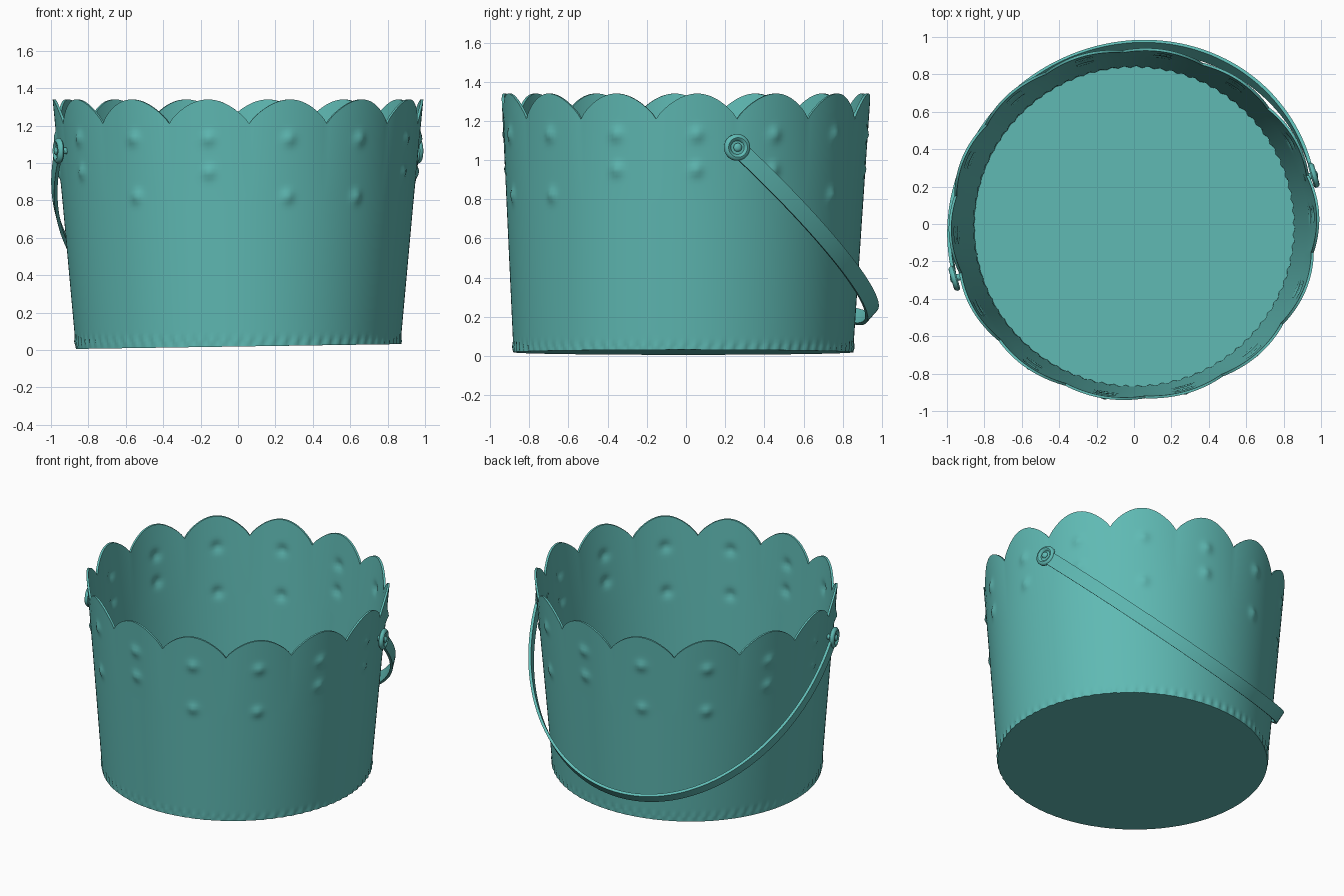
import bpy, bmesh, math
from math import sin, cos, pi, radians
from mathutils import Vector, Matrix

if "Cube" in bpy.data.objects:
    bpy.data.objects.remove(bpy.data.objects["Cube"])

teal = bpy.data.materials.new("teal metal")
teal.diffuse_color = (0.115, 0.49, 0.455, 1)
teal.use_nodes = True
teal.node_tree.nodes["Principled BSDF"].inputs["Base Color"].default_value = teal.diffuse_color


def finish(name, bm, angle=35):
    bmesh.ops.recalc_face_normals(bm, faces=bm.faces)
    mesh = bpy.data.meshes.new(name)
    bm.to_mesh(mesh)
    bm.free()
    mesh.materials.append(teal)
    ob = bpy.data.objects.new(name, mesh)
    bpy.context.collection.objects.link(ob)
    bpy.ops.object.select_all(action='DESELECT')
    ob.select_set(True)
    bpy.context.view_layer.objects.active = ob
    bpy.ops.object.shade_smooth_by_angle(angle=radians(angle))
    return ob


# Bucket: tapered wall, 14 scallops on the rim, pressed studs, crimped base
SCALLOPS, PER, ROWS = 14, 24, 60
N = SCALLOPS * PER
START = radians(-86.5)
LOW_STUD = [0.82, 0.82, 0.95, 0.95, 0.95, 0.82, 0.95]   # repeats twice around
WALL = 0.014


def wall_point(i, v, inset):
    th = START + 2 * pi * i / N
    k, u = i // PER, (i % PER) / PER
    arch = sin(pi * u) ** 0.8 if u > 0 else 0
    z0 = 0.019 + 0.013 * cos(th) + inset
    z = z0 + (1.21 + 0.13 * arch - z0) * v
    t = z / 1.34
    rx, ry = 0.866 + 0.122 * t, 0.866 + 0.076 * t
    # gentle flare of each petal near the rim
    d = 0.007 * (arch - 0.5) * max(0, t - 0.6) / 0.4
    # pressed studs, two under each scallop
    side = (u - 0.5) * 2 * pi / SCALLOPS * 0.95
    for zs in (1.13, LOW_STUD[k % 7]):
        d += 0.017 * math.exp(-(side ** 2 + (z - zs) ** 2) / (2 * 0.022 ** 2))
    # crimped bottom edge
    d += 0.006 * cos(i * pi / 2) * math.exp(-((z - 0.045) / 0.02) ** 2)
    d -= inset
    return Vector(((rx + d) * cos(th), (ry + d) * sin(th) - 0.014 * (1 - t), z))


bm = bmesh.new()
levels = [0, 0.01, 0.02, 0.03] + [0.03 + 0.97 * j / ROWS for j in range(1, ROWS + 1)]
profile = [(v, 0) for v in levels] + [(v, WALL) for v in reversed(levels)]
rings = [[bm.verts.new(wall_point(i, v, s)) for i in range(N)] for v, s in profile]
for a, b in zip(rings, rings[1:]):
    for i in range(N):
        j = (i + 1) % N
        bm.faces.new((a[i], a[j], b[j], b[i]))
bm.faces.new(rings[0])      # underside
bm.faces.new(rings[-1])     # inner floor
finish("bucket", bm)

# Handle: flat strap swept along a half ellipse hanging down behind the bucket
C = Vector((0, -0.015, 1.065))
A = Vector((0.957, 0.275, 0))
D = Vector((-0.22, 0.925, -0.87))
normal = A.cross(D).normalized()
STEPS = 96
bm = bmesh.new()
sections = []
for s in range(STEPS + 1):
    t = pi * s / STEPS
    p = C + A * cos(t) + D * sin(t)
    tangent = (D * cos(t) - A * sin(t)).normalized()
    out = tangent.cross(normal).normalized()
    sections.append([bm.verts.new(p + normal * w * 0.043 + out * h * 0.009)
                     for w, h in ((-1, -1), (1, -1), (1, 1), (-1, 1))])
for a, b in zip(sections, sections[1:]):
    for i in range(4):
        j = (i + 1) % 4
        bm.faces.new((a[i], a[j], b[j], b[i]))
bm.faces.new(sections[0])
bm.faces.new(sections[-1])
finish("handle_strap", bm)


# Pivots: round tab with a raised lip, and a rivet through the wall
def turned(name, centre, axis, outline):
    """Solid of revolution about axis; outline holds (radius, height) pairs."""
    bm = bmesh.new()
    turn = Matrix.Translation(centre) @ axis.to_track_quat('Z', 'Y').to_matrix().to_4x4()
    n = 40
    loops = [[bm.verts.new(turn @ Vector((r * cos(2 * pi * i / n), r * sin(2 * pi * i / n), h)))
              for i in range(n)] for r, h in outline]
    for a, b in zip(loops, loops[1:]):
        for i in range(n):
            j = (i + 1) % n
            bm.faces.new((a[i], a[j], b[j], b[i]))
    bm.faces.new(loops[0])
    bm.faces.new(loops[-1])
    finish(name, bm, 40)


for side, sgn in (("right", 1), ("left", -1)):
    axis = A.normalized() * sgn
    centre = C + A * sgn
    turned(side + "_handle_tab", centre, axis,
           [(0.060, -0.012), (0.068, -0.004), (0.068, 0.008), (0.060, 0.018),
            (0.050, 0.021), (0.040, 0.016), (0.034, 0.006)])
    turned(side + "_rivet", centre, axis,
           [(0.018, -0.05), (0.018, 0.012), (0.022, 0.016), (0.018, 0.023), (0.008, 0.027)])
